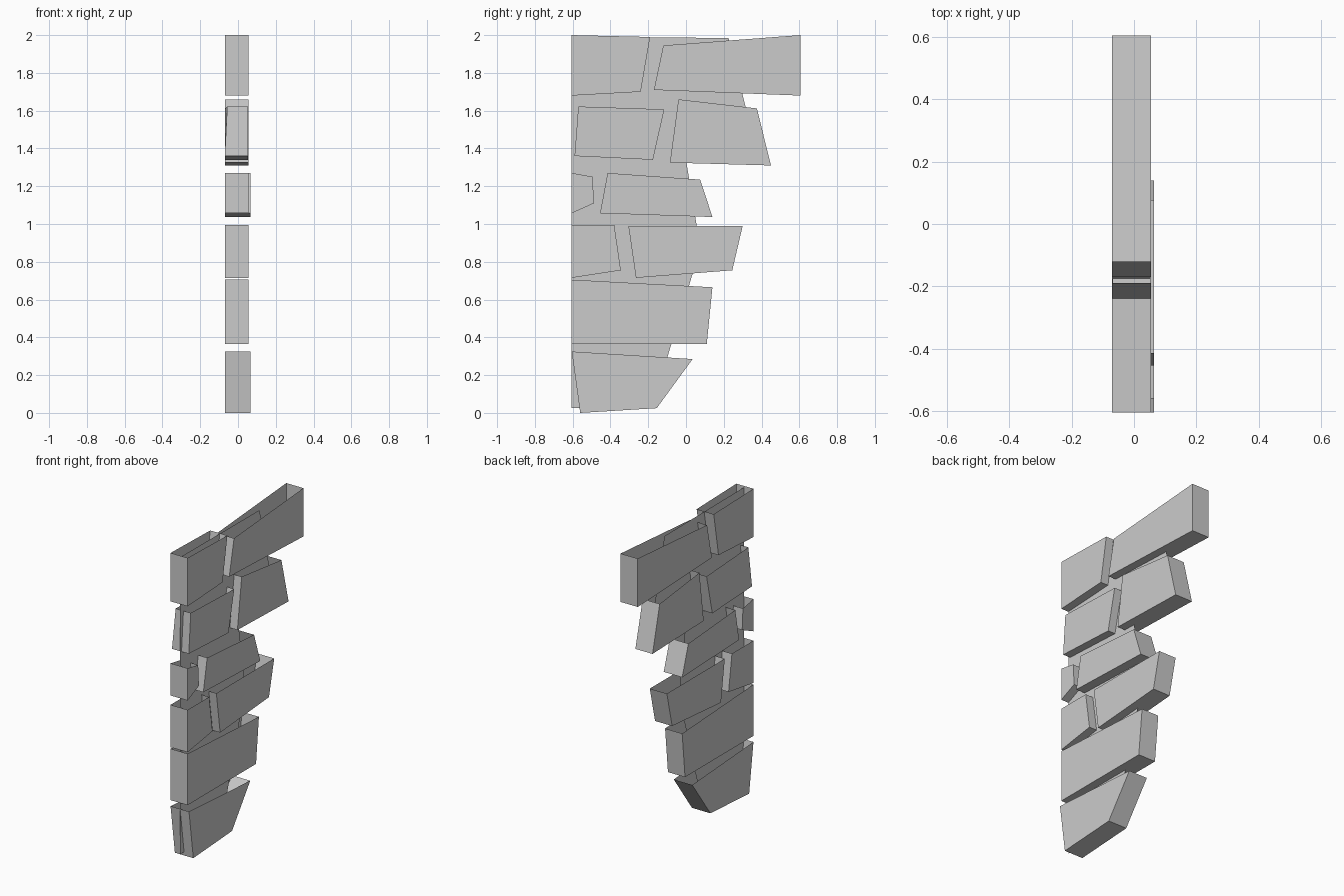
import bpy, bmesh

if "Cube" in bpy.data.objects:
    bpy.data.objects.remove(bpy.data.objects["Cube"])

X0, X1 = -0.07, 0.055


def mesh_object(name, bm):
    mesh = bpy.data.meshes.new(name)
    bm.to_mesh(mesh)
    bm.free()
    ob = bpy.data.objects.new(name, mesh)
    bpy.context.collection.objects.link(ob)
    return ob


def stone(name, outline, x1=X1, top_front_inset=0.0):
    """Open-topped slab. Outline (y, z): top front, top back, bottom back, bottom front."""
    bm = bmesh.new()
    left = [bm.verts.new((X0, y, z)) for y, z in outline]
    right = [bm.verts.new((x1, y, z)) for y, z in outline]
    left[0].co.x += top_front_inset
    bm.faces.new(right)
    bm.faces.new(left[::-1])
    for i in (1, 2, 3):          # back, bottom and front walls, no top
        j = (i + 1) % 4
        bm.faces.new((left[i], left[j], right[j], right[i]))
    bmesh.ops.recalc_face_normals(bm, faces=bm.faces)
    # make sure the right wall looks along +x
    bm.faces.ensure_lookup_table()
    if bm.faces[0].normal.x < 0:
        bmesh.ops.reverse_faces(bm, faces=bm.faces)
    return mesh_object(name, bm)


# Stones, from the top row down
stone("top_stone_front", [(-.605, 2.0), (-.19, 1.99), (-.24, 1.70), (-.605, 1.68)])
stone("top_stone_back", [(-.12, 1.945), (.605, 2.0), (.605, 1.68), (-.17, 1.71)])
stone("second_stone_front", [(-.57, 1.622), (-.115, 1.607), (-.175, 1.34), (-.59, 1.36)],
      x1=.053, top_front_inset=.013)
stone("second_stone_back", [(-.04, 1.66), (.375, 1.612), (.45, 1.31), (-.085, 1.325)])
stone("third_stone_front", [(-.605, 1.27), (-.495, 1.25), (-.487, 1.11), (-.605, 1.057)])
stone("third_stone_back", [(-.415, 1.27), (.075, 1.235), (.14, 1.037), (-.455, 1.057)], x1=.065)
stone("fourth_stone_front", [(-.605, .995), (-.38, .995), (-.345, .755), (-.605, .715)])
stone("fourth_stone_back", [(-.305, .99), (.3, .99), (.245, .755), (-.265, .715)])
stone("fifth_stone", [(-.605, .705), (.14, .665), (.11, .365), (-.605, .365)])
stone("bottom_stone", [(-.605, .325), (.035, .285), (-.155, .025), (-.56, 0)], x1=.065)

# Thin backing sheet running through the middle of the stones
bm = bmesh.new()
sheet = [(-.605, .025), (-.18, .025), (.06, .82), (.055, 1.0), (.005, 1.31),
         (-.02, 1.46), (.34, 1.52), (.225, 1.985), (-.605, 1.99)]
bm.faces.new([bm.verts.new((0, y, z)) for y, z in sheet])
mesh_object("backing_sheet", bm)
